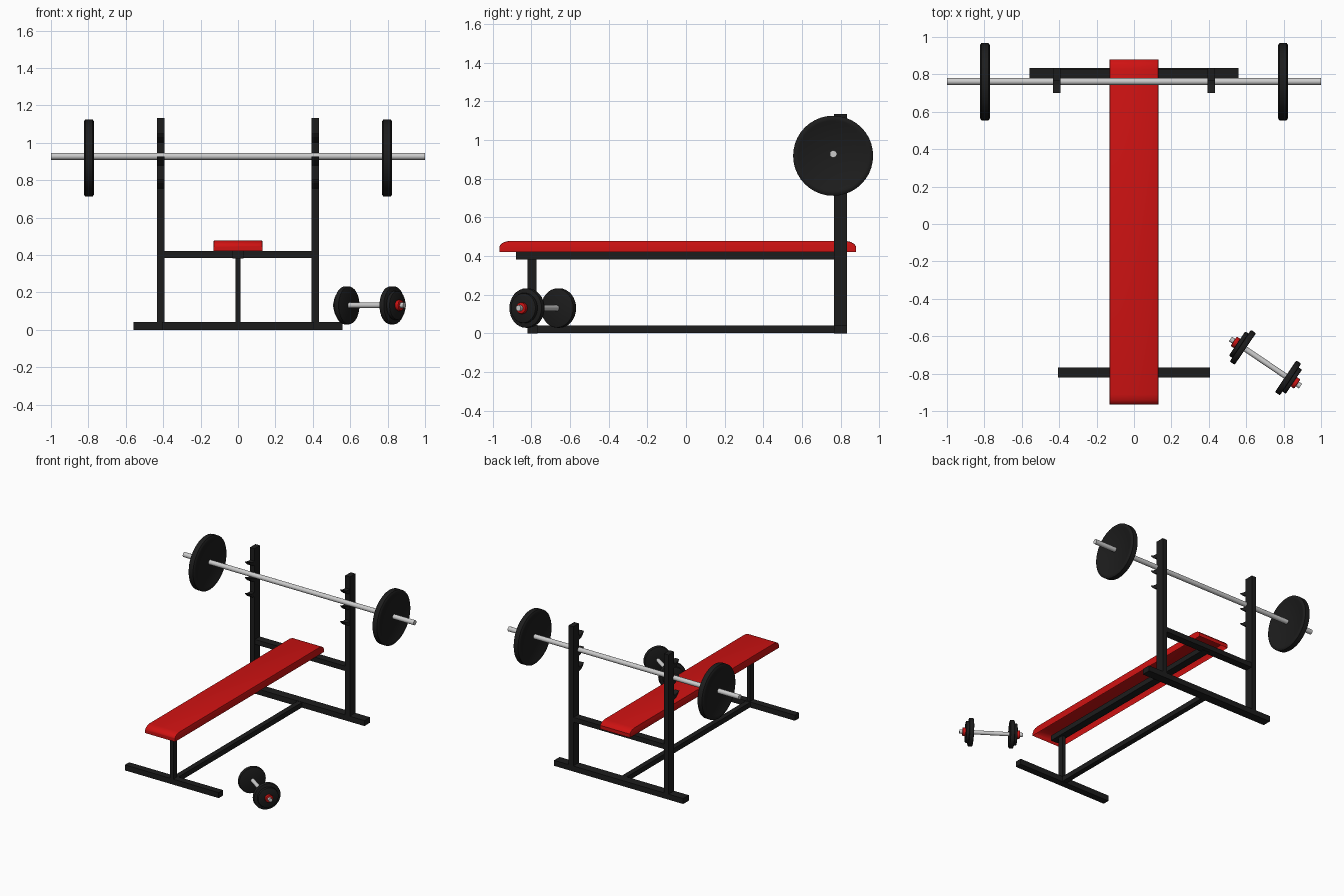
import bpy, bmesh, math
from mathutils import Matrix, Vector

if "Cube" in bpy.data.objects:
    bpy.data.objects.remove(bpy.data.objects["Cube"])


def material(name, color):
    m = bpy.data.materials.new(name)
    m.diffuse_color = color
    m.use_nodes = True
    m.node_tree.nodes["Principled BSDF"].inputs["Base Color"].default_value = m.diffuse_color
    return m


BLACK = material("black_paint", (0.012, 0.012, 0.012, 1))
RED = material("red_vinyl", (0.62, 0.006, 0.006, 1))


def finish(name, bm, mat=None, matrix=None, smooth=False):
    bmesh.ops.recalc_face_normals(bm, faces=bm.faces)
    me = bpy.data.meshes.new(name)
    bm.to_mesh(me)
    bm.free()
    ob = bpy.data.objects.new(name, me)
    bpy.context.collection.objects.link(ob)
    if mat:
        me.materials.append(mat)
    if matrix:
        ob.matrix_world = matrix
    if smooth:
        bpy.ops.object.select_all(action='DESELECT')
        ob.select_set(True)
        bpy.context.view_layer.objects.active = ob
        bpy.ops.object.shade_smooth_by_angle(angle=math.radians(35))
    return ob


def beam(name, x, y, z):
    """Box from (min, max) ranges."""
    bm = bmesh.new()
    bmesh.ops.create_cube(bm, size=1)
    for v in bm.verts:
        v.co = [r[0] + (c + 0.5) * (r[1] - r[0]) for r, c in zip((x, y, z), v.co)]
    return finish(name, bm, BLACK)


def extrude_x(profile, x0, x1):
    """Extrude a (y, z) outline along x."""
    bm = bmesh.new()
    face = bm.faces.new([bm.verts.new((x0, y, z)) for y, z in profile])
    new = bmesh.ops.extrude_face_region(bm, geom=[face])["geom"]
    bmesh.ops.translate(bm, vec=(x1 - x0, 0, 0),
                        verts=[g for g in new if isinstance(g, bmesh.types.BMVert)])
    bmesh.ops.recalc_face_normals(bm, faces=bm.faces)
    return bm


def lathe_x(name, profile, matrix, mat=None, sides=32):
    """Revolve an (x, radius) outline around the x axis."""
    bm = bmesh.new()
    verts = [bm.verts.new((x, 0, r)) for x, r in profile]
    edges = [bm.edges.new(p) for p in zip(verts, verts[1:])]
    bmesh.ops.spin(bm, geom=verts + edges, axis=(1, 0, 0), cent=(0, 0, 0),
                   steps=sides, angle=math.tau)
    bmesh.ops.remove_doubles(bm, verts=bm.verts, dist=1e-5)
    return finish(name, bm, mat, matrix, True)


def disc(x0, x1, r, b):
    """Closed disc outline with bevelled rim."""
    return [(x0, 0), (x0, r - b), (x0 + b * .35, r - b * .3), (x0 + b, r),
            (x1 - b, r), (x1 - b * .35, r - b * .3), (x1, r - b), (x1, 0)]


# Frame
beam("rear_foot", (-.56, .56), (.765, .834), (0, .043))
beam("front_foot", (-.407, .407), (-.82, -.767), (0, .043))
beam("floor_beam", (-.02, .02), (-.8, .8), (.002, .041))
beam("front_leg", (-.0135, .0135), (-.82, -.773), (.03, .39))
beam("seat_beam", (-.03, .03), (-.88, .8), (.382, .422))
beam("rear_crossbar", (-.41, .41), (.77, .83), (.384, .422))

# Uprights with three bar hooks each
hook = [(.77, -.032), (.735, -.02), (.712, 0), (.7, .018), (.725, .008), (.745, .004), (.77, .006)]
for side, s in (("left", -1), ("right", 1)):
    beam(side + "_upright", (s * .413 - .02, s * .413 + .02), (.765, .834), (.03, 1.134))
    for i, z in enumerate((.785, .908, 1.032)):
        bm = extrude_x([(y, z + h) for y, h in hook], s * .413 - .019, s * .413 + .019)
        finish(f"{side}_hook_{i + 1}", bm, BLACK)

# Padded seat shell, open underneath
seat = [(-.965, .422), (-.965, .45), (-.957, .463), (-.94, .473), (-.912, .479),
        (.825, .479), (.853, .473), (.87, .463), (.88, .45), (.88, .422)]
bm = extrude_x(seat, -.13, .13)
bmesh.ops.delete(bm, geom=[f for f in bm.faces if f.normal.z < -.9], context='FACES_ONLY')
rim = [e for e in bm.edges if len(e.link_faces) == 2
       and abs(e.verts[0].co.x - e.verts[1].co.x) < 1e-5
       and max(v.co.z for v in e.verts) > .455]
bmesh.ops.bevel(bm, geom=rim, offset=.005, segments=2, profile=.5, affect='EDGES')
finish("seat", bm, RED, smooth=True)

# Barbell
T = Matrix.Translation
lathe_x("barbell_bar", [(-1, 0), (-1, .0185), (1, .0185), (1, 0)], T((0, .762, .928)), sides=20)
plate = [(-.021, .0), (-.021, .175), (-.0265, .183), (-.0265, .196), (-.019, .207)]
plate += [(-x, r) for x, r in reversed(plate)]
for side, s in (("left", -1), ("right", 1)):
    lathe_x(side + "_barbell_plate", plate, T((s * .797, .761, .919)), BLACK, 40)

# Dumbbell lying at an angle beside the bench
base = T((.703, -.741, .131)) @ Matrix.Rotation(math.radians(-34), 4, 'Z')
lathe_x("dumbbell_handle", [(-.226, 0), (-.226, .015), (.226, .015), (.226, 0)], base, sides=16)
for side, m in (("left", base @ Matrix.Rotation(math.pi, 4, 'Z')), ("right", base)):
    lathe_x(side + "_dumbbell_large_plate", disc(.13, .162, .102, .006), m, BLACK)
    lathe_x(side + "_dumbbell_small_plate", disc(.16, .183, .078, .005), m, BLACK)
    lathe_x(side + "_dumbbell_collar", disc(.182, .205, .03, .004), m, RED, 12)
